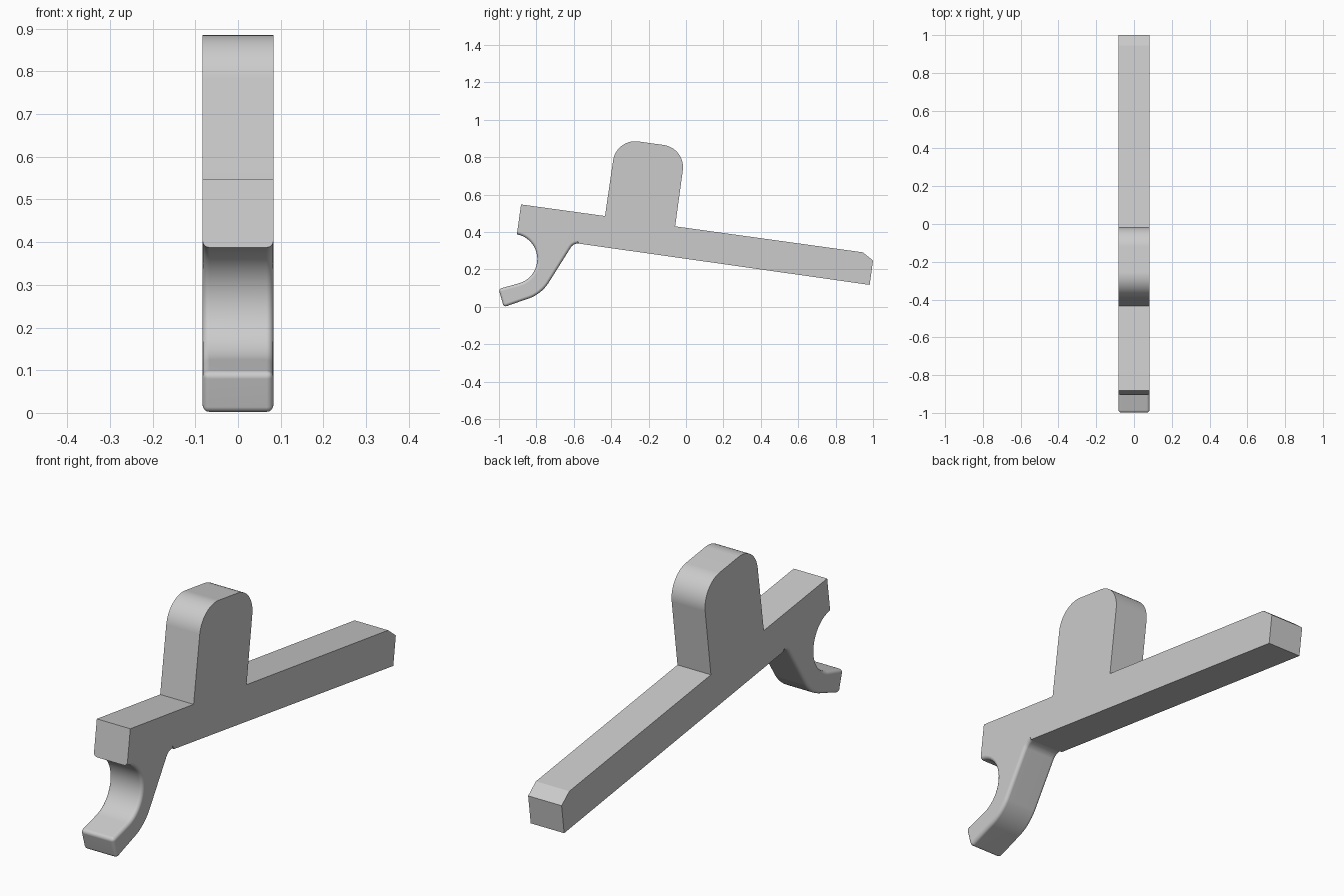
import bpy, bmesh, math

cube = bpy.data.objects.get("Cube")
if cube:
    bpy.data.objects.remove(cube, do_unlink=True)

HALF_WIDTH = 0.083


def arc(cy, cz, radius, start, end, steps):
    """Points on a circle in the side plane, angles in degrees."""
    angles = [math.radians(start + (end - start) * i / steps) for i in range(steps + 1)]
    return [(cy + radius * math.cos(a), cz + radius * math.sin(a)) for a in angles]


# Hook: fillet under the bar, outer bend, tip, round notch
hook = arc(-0.578, 0.293, 0.045, 82, 146, 6)
hook += arc(-0.911, 0.242, 0.21, -34, -75, 10)
hook += [(-0.974, -0.002), (-1.002, 0.095)]
hook += arc(-0.93, 0.255, 0.135, -75, 79, 24)

# Bar with an upright round-cornered tab, and a chamfered far end
bar = [(-0.882, 0.547), (-0.433, 0.485)]
bar += arc(-0.271, 0.765, 0.12, 172, 82, 16)
bar += arc(-0.136, 0.746, 0.12, 82, -8, 16)
bar += [(-0.058, 0.43), (0.945, 0.291), (1.0, 0.247), (0.982, 0.117)]

# Extrude the outline across the width
bm = bmesh.new()
outline = hook + bar
right = [bm.verts.new((-HALF_WIDTH, y, z)) for y, z in outline]
left = [bm.verts.new((HALF_WIDTH, y, z)) for y, z in outline]
bm.faces.new(right)
bm.faces.new(left[::-1])
for i in range(len(outline)):
    j = (i + 1) % len(outline)
    bm.faces.new((right[i], left[i], left[j], right[j]))
bmesh.ops.recalc_face_normals(bm, faces=bm.faces)

# Round the rims of the hook and the corners of its tip
hook_verts = set(right[:len(hook)] + left[:len(hook)])
rounded = []
for edge in bm.edges:
    a, b = edge.verts
    if a in hook_verts and b in hook_verts:
        across = a.co.x * b.co.x < 0
        if not across or max(a.co.y, b.co.y) < -0.96:
            rounded.append(edge)
bmesh.ops.bevel(bm, geom=rounded, offset=0.016, offset_type='OFFSET', segments=4,
                profile=0.5, affect='EDGES', clamp_overlap=False)

mesh = bpy.data.meshes.new("hooked_lever")
bm.to_mesh(mesh)
bm.free()
lever = bpy.data.objects.new("hooked_lever", mesh)
bpy.context.collection.objects.link(lever)

# Plain grey
grey = bpy.data.materials.new("plain_grey")
grey.use_nodes = True
colour = (0.6, 0.6, 0.6, 1.0)
grey.diffuse_color = colour
grey.node_tree.nodes["Principled BSDF"].inputs["Base Color"].default_value = colour
mesh.materials.append(grey)

# Smooth bends, crisp corners, flat sides
bpy.ops.object.select_all(action='DESELECT')
lever.select_set(True)
bpy.context.view_layer.objects.active = lever
bpy.ops.object.shade_smooth_by_angle(angle=math.radians(30))
weighted = lever.modifiers.new("flat_sides", 'WEIGHTED_NORMAL')
weighted.keep_sharp = True
